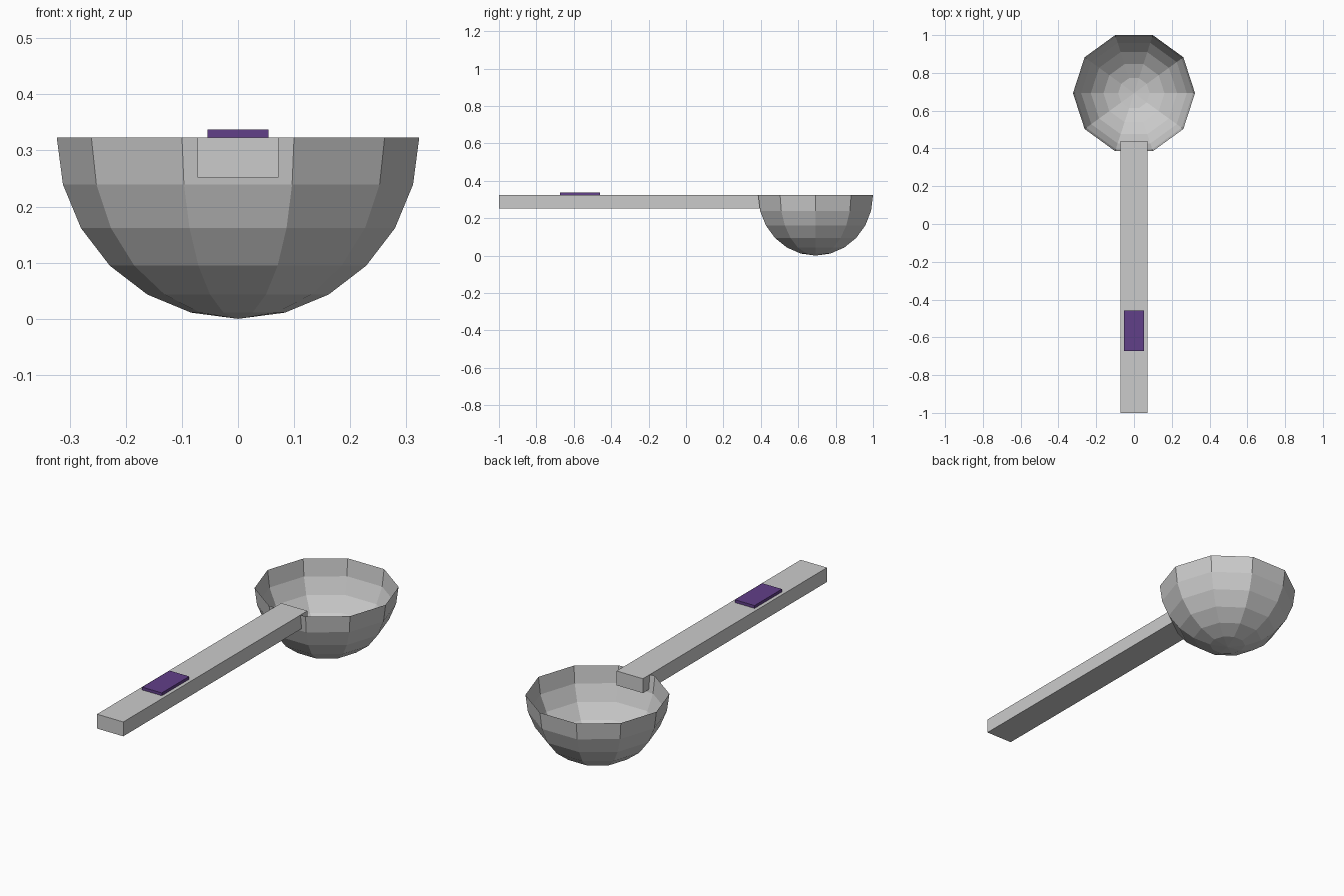
import bpy, bmesh
from math import sin, cos, pi
from mathutils import Vector

if "Cube" in bpy.data.objects:
    bpy.data.objects.remove(bpy.data.objects["Cube"])

R = 0.323          # bowl radius, also the rim height
SIDES, RINGS = 10, 6
BOWL_Y = 1 - R * sin(2 * pi / 5)


def finish(name, bm, mat=None):
    mesh = bpy.data.meshes.new(name)
    bm.to_mesh(mesh)
    bm.free()
    obj = bpy.data.objects.new(name, mesh)
    bpy.context.collection.objects.link(obj)
    if mat:
        mesh.materials.append(mat)
    return obj


def box(name, lo, hi, mat=None):
    lo, hi = Vector(lo), Vector(hi)
    bm = bmesh.new()
    bmesh.ops.create_cube(bm, size=1)
    bmesh.ops.scale(bm, vec=hi - lo, verts=bm.verts)
    bmesh.ops.translate(bm, vec=(lo + hi) / 2, verts=bm.verts)
    return finish(name, bm, mat)


# Bowl: open, thin faceted hemisphere
bm = bmesh.new()
rings = []
for i in range(RINGS):
    a = i * pi / 2 / RINGS
    rings.append([bm.verts.new((R * cos(a) * cos(2 * pi * k / SIDES),
                                BOWL_Y + R * cos(a) * sin(2 * pi * k / SIDES),
                                R - R * sin(a))) for k in range(SIDES)])
pole = bm.verts.new((0, BOWL_Y, 0))
for k in range(SIDES):
    n = (k + 1) % SIDES
    for upper, lower in zip(rings, rings[1:]):
        bm.faces.new((lower[k], lower[n], upper[n], upper[k]))
    bm.faces.new((pole, rings[-1][n], rings[-1][k]))
finish("bowl", bm)

# Handle: straight bar, its end poking through the bowl wall
box("handle", (-0.072, -1, 0.252), (0.072, 0.44, R))

# Coloured inlay plate on the handle
purple = bpy.data.materials.new("purple")
purple.diffuse_color = (0.12, 0.05, 0.25, 1)
purple.use_nodes = True
purple.node_tree.nodes["Principled BSDF"].inputs["Base Color"].default_value = purple.diffuse_color
box("handle_plate", (-0.054, -0.673, R - 0.004), (0.054, -0.459, 0.337), purple)
